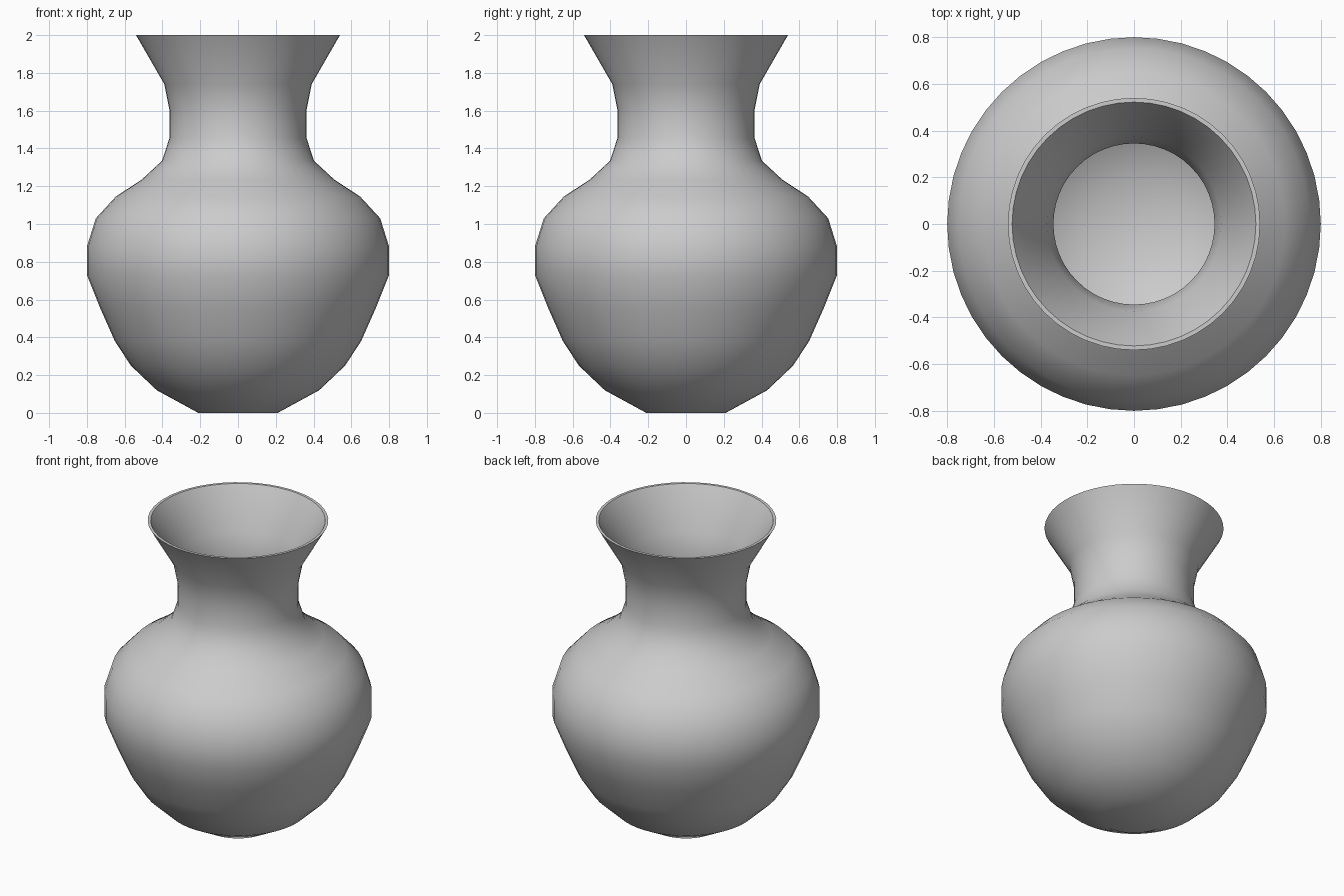
import bpy, bmesh, math
from mathutils import Vector

if "Cube" in bpy.data.objects:
    bpy.data.objects.remove(bpy.data.objects["Cube"])

SEGMENTS = 48
WALL = 0.018

# outer silhouette (radius, height), foot to lip
outer = [(0.21, 0.0), (0.43, 0.12), (0.567, 0.25), (0.652, 0.38), (0.73, 0.555),
         (0.80, 0.73), (0.80, 0.88), (0.753, 1.03), (0.647, 1.145), (0.51, 1.235),
         (0.402, 1.335), (0.363, 1.455), (0.363, 1.605), (0.39, 1.74), (0.54, 2.0)]


def inset(points, dist):
    """Offset the silhouette inwards for the inner wall."""
    result = []
    for i, (r, z) in enumerate(points):
        a = Vector(points[max(i - 1, 0)])
        b = Vector(points[min(i + 1, len(points) - 1)])
        t = (b - a).normalized()
        result.append((r - t.y * dist, z + t.x * dist))
    return result


inner = inset(outer, WALL)
inner[0] = (0.20, WALL)             # flat inner floor
inner[-1] = (0.54 - WALL, 2.0)      # level lip
profile = [(0, 0)] + outer + inner[::-1] + [(0, WALL)]

# lathe the closed wall section
bm = bmesh.new()
verts = [bm.verts.new((r, 0, z)) for r, z in profile]
edges = [bm.edges.new(pair) for pair in zip(verts, verts[1:])]
bmesh.ops.spin(bm, geom=verts + edges, cent=(0, 0, 0), axis=(0, 0, 1),
               angle=math.tau, steps=SEGMENTS, use_duplicate=False)
bmesh.ops.remove_doubles(bm, verts=bm.verts[:], dist=0.0005)
bmesh.ops.recalc_face_normals(bm, faces=bm.faces[:])

mesh = bpy.data.meshes.new("vase")
bm.to_mesh(mesh)
bm.free()
vase = bpy.data.objects.new("vase", mesh)
bpy.context.collection.objects.link(vase)

# smooth body, crisp lip and foot
bpy.context.view_layer.objects.active = vase
vase.select_set(True)
bpy.ops.object.shade_smooth_by_angle(angle=math.radians(40))
